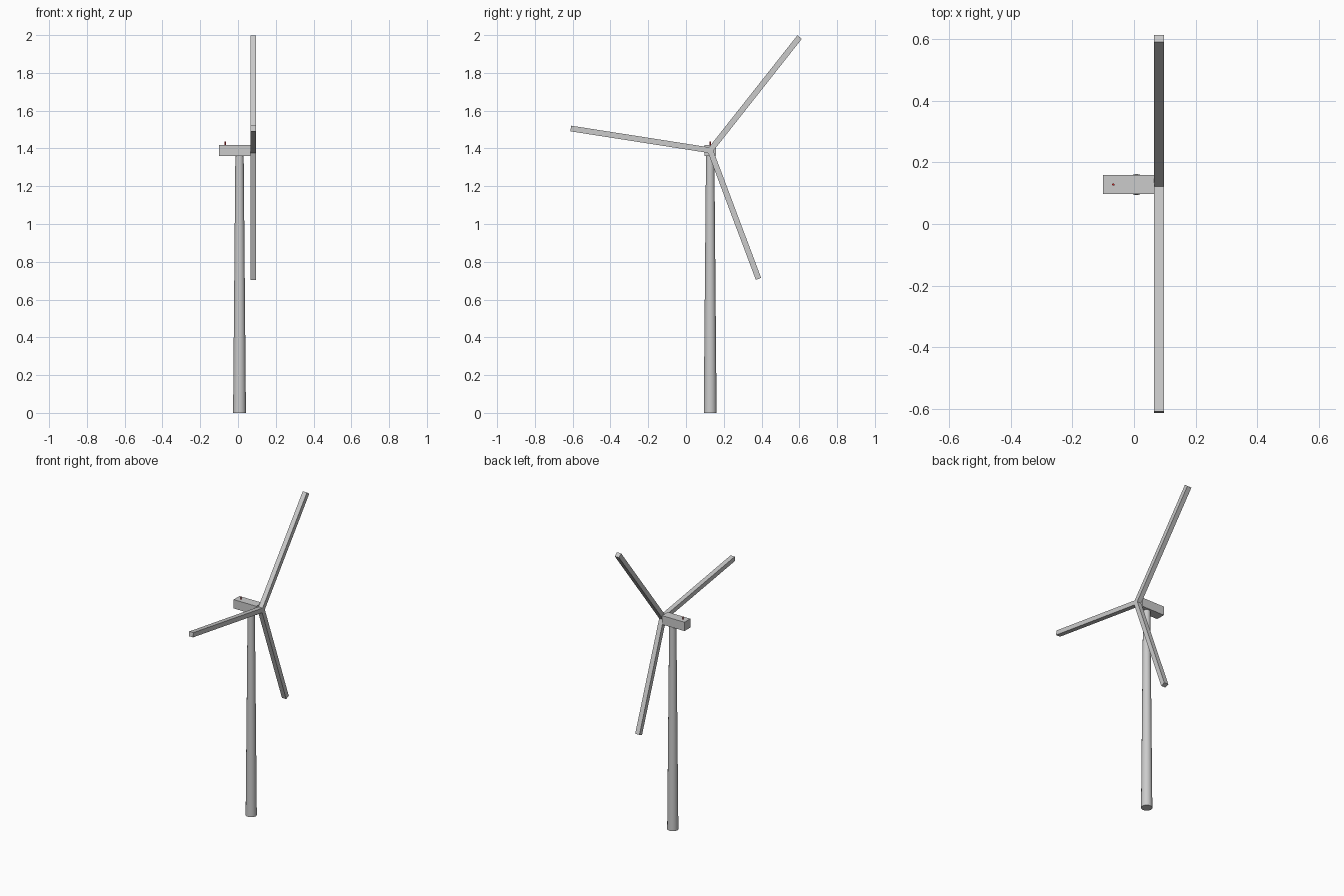
import bpy
from math import radians, cos, sin, pi

if "Cube" in bpy.data.objects:
    bpy.data.objects.remove(bpy.data.objects["Cube"])

CY, HUB_Z = 0.128, 1.39   # rotor axis
ROTOR_X = 0.081


def box(name, loc, size, rot=(0, 0, 0)):
    bpy.ops.mesh.primitive_cube_add(size=1, location=loc, rotation=rot)
    ob = bpy.context.object
    ob.name = name
    ob.scale = size
    bpy.ops.object.transform_apply(location=False, rotation=False, scale=True)
    return ob


# tapered tower
bpy.ops.mesh.primitive_cone_add(vertices=24, radius1=0.034, radius2=0.022,
                                depth=1.37, location=(0.008, CY, 0.685))
bpy.context.object.name = "tower"
bpy.ops.object.shade_smooth_by_angle(angle=radians(40))

# nacelle housing
box("nacelle", (-0.0165, CY, HUB_Z), (0.167, 0.062, 0.059))

# rotor hub
bpy.ops.mesh.primitive_cylinder_add(vertices=16, radius=0.016, depth=0.03,
                                    location=(ROTOR_X, CY, HUB_Z),
                                    rotation=(0, pi / 2, 0))
bpy.context.object.name = "rotor_hub"

# blades: square bars running outward from the hub
for i, (deg, length) in enumerate([(51.7, 0.764), (171.1, 0.747), (290.6, 0.727)]):
    a = radians(deg)
    mid = (ROTOR_X, CY + cos(a) * length / 2, HUB_Z + sin(a) * length / 2)
    box(f"blade_{i + 1}", mid, (0.031, length, 0.03), (a, 0, 0))

# small red warning light on the nacelle roof
bpy.ops.mesh.primitive_cylinder_add(vertices=12, radius=0.004, depth=0.018,
                                    location=(-0.067, CY, 1.427))
light = bpy.context.object
light.name = "warning_light"
red = bpy.data.materials.new("red")
red.diffuse_color = (0.6, 0.02, 0.02, 1)
red.use_nodes = True
red.node_tree.nodes["Principled BSDF"].inputs["Base Color"].default_value = red.diffuse_color
light.data.materials.append(red)
